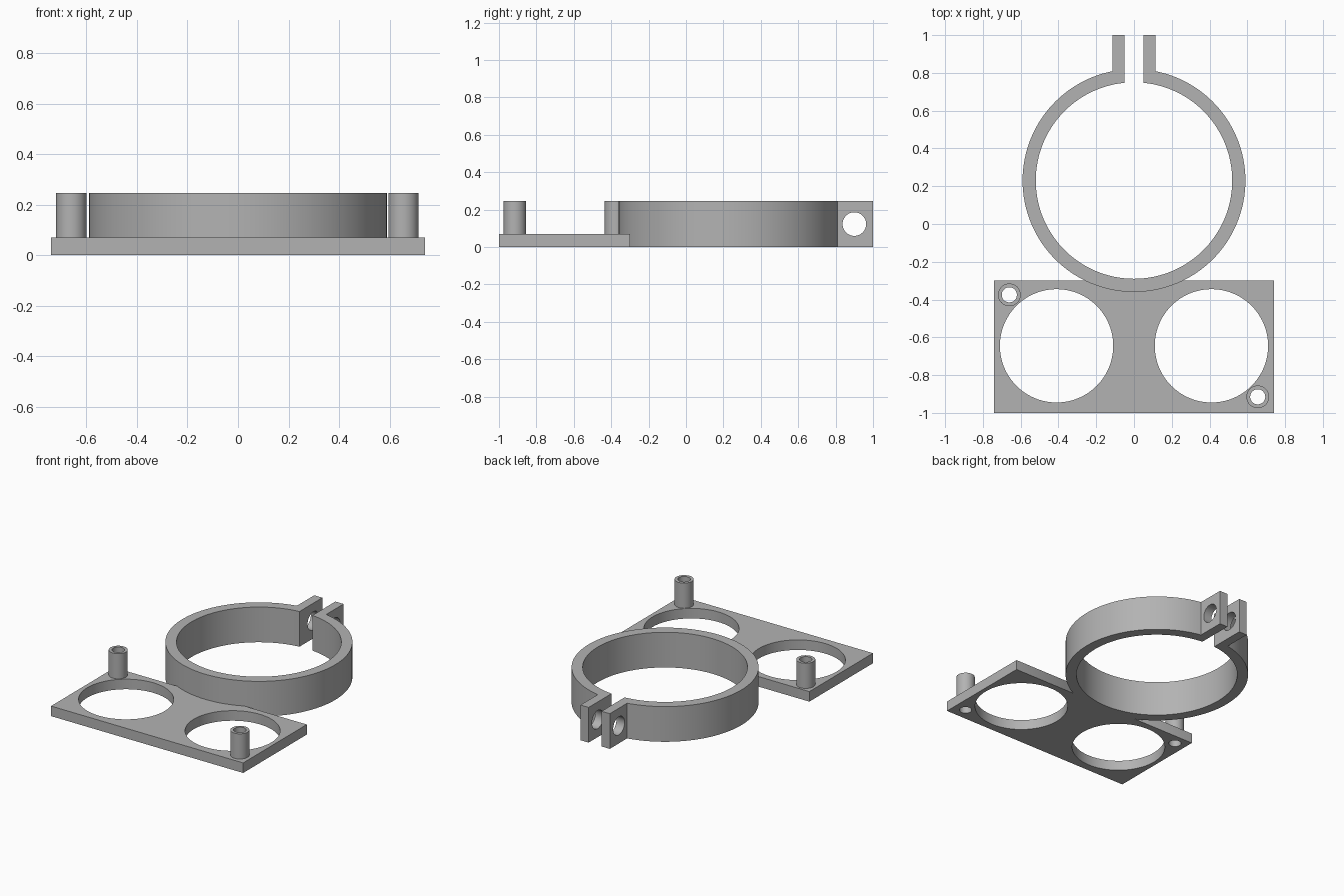
import bpy, bmesh, math
from mathutils import Matrix

if "Cube" in bpy.data.objects:
    bpy.data.objects.remove(bpy.data.objects["Cube"], do_unlink=True)

grey = bpy.data.materials.new("plain grey")
grey.use_nodes = True
GREY = (0.45, 0.45, 0.45, 1)
grey.diffuse_color = GREY
grey.node_tree.nodes["Principled BSDF"].inputs["Base Color"].default_value = GREY

HEIGHT = 0.245           # clamp and post height
PLATE = 0.07             # plate thickness
RING_Y, OUTER, INNER = 0.23, 0.59, 0.52
SLOT, TAB = 0.05, 0.113  # inner and outer x of the clamp ears
POSTS = ((-0.66, -0.375), (0.655, -0.915))


def make_object(name, bm):
    bmesh.ops.recalc_face_normals(bm, faces=bm.faces)
    mesh = bpy.data.meshes.new(name)
    bm.to_mesh(mesh)
    bm.free()
    mesh.materials.append(grey)
    obj = bpy.data.objects.new(name, mesh)
    bpy.context.collection.objects.link(obj)
    return obj


def extrude_outline(name, points, z0, z1):
    bm = bmesh.new()
    face = bm.faces.new([bm.verts.new((x, y, z0)) for x, y in points])
    top = bmesh.ops.extrude_face_region(bm, geom=[face])["geom"]
    verts = [v for v in top if isinstance(v, bmesh.types.BMVert)]
    bmesh.ops.translate(bm, verts=verts, vec=(0, 0, z1 - z0))
    return make_object(name, bm)


def cylinder(name, centre, radius, depth, segments=64, along_x=False):
    bm = bmesh.new()
    turn = Matrix.Rotation(math.pi / 2 if along_x else 0, 4, "Y")
    bmesh.ops.create_cone(bm, cap_ends=True, segments=segments, radius1=radius,
                          radius2=radius, depth=depth,
                          matrix=Matrix.Translation(centre) @ turn)
    return make_object(name, bm)


def activate(obj):
    bpy.ops.object.select_all(action="DESELECT")
    obj.select_set(True)
    bpy.context.view_layer.objects.active = obj


def cut(obj, cutter):
    activate(obj)
    mod = obj.modifiers.new("cut", "BOOLEAN")
    mod.operation, mod.solver, mod.object = "DIFFERENCE", "EXACT", cutter
    bpy.ops.object.modifier_apply(modifier=mod.name)
    bpy.data.objects.remove(cutter, do_unlink=True)


def arc(radius, start_x, steps=120):
    # nearly full circle, clockwise from +start_x round to -start_x
    gap = math.asin(start_x / radius)
    turns = [gap + (2 * math.pi - 2 * gap) * i / steps for i in range(steps + 1)]
    return [(radius * math.sin(a), RING_Y + radius * math.cos(a)) for a in turns]


# Split clamp ring with two ears, and the bolt hole through them
outline = arc(OUTER, TAB) + [(-TAB, 1), (-SLOT, 1)]
outline += arc(INNER, SLOT)[::-1] + [(SLOT, 1), (TAB, 1)]
clamp = extrude_outline("clamp_ring", outline, 0, HEIGHT)
cut(clamp, cylinder("bolt_cutter", (0, 0.9, HEIGHT / 2), 0.063, 1, 48, True))

# Base plate with two large openings, fitted to the ring
plate = extrude_outline("base_plate", [(-0.74, -1), (0.74, -1), (0.74, -0.3), (-0.74, -0.3)],
                        0, PLATE)
for side in (-1, 1):
    cut(plate, cylinder("opening_cutter", (side * 0.41, -0.645, 0), 0.3, 1, 96))
cut(plate, cylinder("ring_cutter", (0, RING_Y, 0), OUTER - 0.002, 1, 128))
for x, y in POSTS:
    cut(plate, cylinder("screw_cutter", (x, y, 0), 0.04, 1, 48))

# Hollow posts on opposite corners
parts = [clamp, plate]
for name, (x, y) in zip(("right_post", "left_post"), POSTS):
    post = cylinder(name, (x, y, (PLATE + HEIGHT) / 2), 0.06, HEIGHT - PLATE, 48)
    cut(post, cylinder("bore_cutter", (x, y, 0), 0.04, 1, 48))
    parts.append(post)

for part in parts:
    activate(part)
    bpy.ops.object.shade_smooth_by_angle(angle=math.radians(30))
